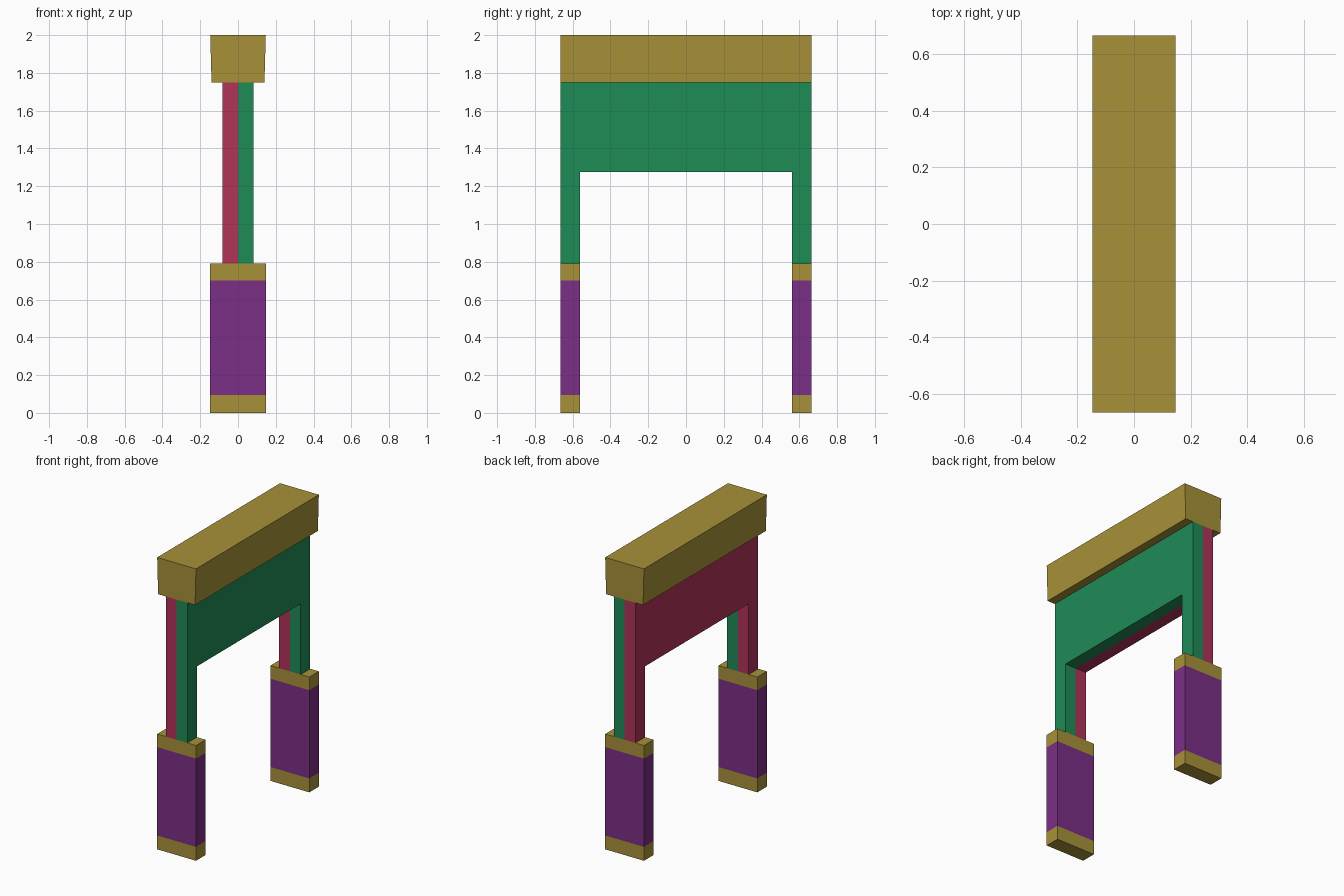
import bpy, bmesh

if "Cube" in bpy.data.objects:
    bpy.data.objects.remove(bpy.data.objects["Cube"])


def material(name, rgb):
    m = bpy.data.materials.new(name)
    # screen colour to linear
    m.diffuse_color = [(c / 255) ** 2.2 for c in rgb] + [1]
    m.use_nodes = True
    m.node_tree.nodes["Principled BSDF"].inputs["Base Color"].default_value = m.diffuse_color
    return m


GOLD = material("gold", (166, 144, 59))
PURPLE = material("purple", (122, 50, 133))
GREEN = material("green", (36, 138, 87))
RED = material("red", (175, 55, 90))


def finish(name, bm, mats):
    bmesh.ops.recalc_face_normals(bm, faces=bm.faces)
    me = bpy.data.meshes.new(name)
    bm.to_mesh(me)
    bm.free()
    for m in mats:
        me.materials.append(m)
    ob = bpy.data.objects.new(name, me)
    bpy.context.collection.objects.link(ob)
    return ob


def extrude_profile(name, points, vec, mats):
    """Closed prism from a flat outline."""
    bm = bmesh.new()
    face = bm.faces.new([bm.verts.new(p) for p in points])
    ext = bmesh.ops.extrude_face_region(bm, geom=[face], use_keep_orig=True)
    verts = [g for g in ext["geom"] if isinstance(g, bmesh.types.BMVert)]
    bmesh.ops.translate(bm, verts=verts, vec=vec)
    return finish(name, bm, mats)


HALF_Y, INNER_Y = 0.665, 0.562
HALF_X, PANEL_X = 0.147, 0.082
LEG_TOP, ARCH_Z, BEAM_Z = 0.79, 1.275, 1.75

# Top beam, slightly narrower at the bottom
extrude_profile("top_beam",
                [(-0.14, -HALF_Y, BEAM_Z), (0.14, -HALF_Y, BEAM_Z),
                 (HALF_X, -HALF_Y, 2), (-HALF_X, -HALF_Y, 2)],
                (0, 2 * HALF_Y, 0), [GOLD])

# Two back-to-back panels with an open gateway below
outline = [(-HALF_Y, LEG_TOP), (-INNER_Y, LEG_TOP), (-INNER_Y, ARCH_Z),
           (INNER_Y, ARCH_Z), (INNER_Y, LEG_TOP), (HALF_Y, LEG_TOP),
           (HALF_Y, BEAM_Z), (-HALF_Y, BEAM_Z)]
for name, side, mat in (("right_panel", 1, GREEN), ("left_panel", -1, RED)):
    extrude_profile(name, [(0, y, z) for y, z in outline],
                    (side * PANEL_X, 0, 0), [mat])

# Wide feet with gold bands at both ends
for name, y in (("front_foot", -HALF_Y), ("back_foot", INNER_Y)):
    foot = extrude_profile(name,
                           [(-HALF_X, y, 0), (HALF_X, y, 0),
                            (HALF_X, y, LEG_TOP), (-HALF_X, y, LEG_TOP)],
                           (0, HALF_Y - INNER_Y, 0), [GOLD, PURPLE])
    bm = bmesh.new()
    bm.from_mesh(foot.data)
    for z in (0.095, 0.70):
        bmesh.ops.bisect_plane(bm, geom=bm.verts[:] + bm.edges[:] + bm.faces[:],
                               plane_co=(0, 0, z), plane_no=(0, 0, 1))
    for f in bm.faces:
        f.material_index = int(0.1 < f.calc_center_median().z < 0.7)
    bm.to_mesh(foot.data)
    bm.free()
